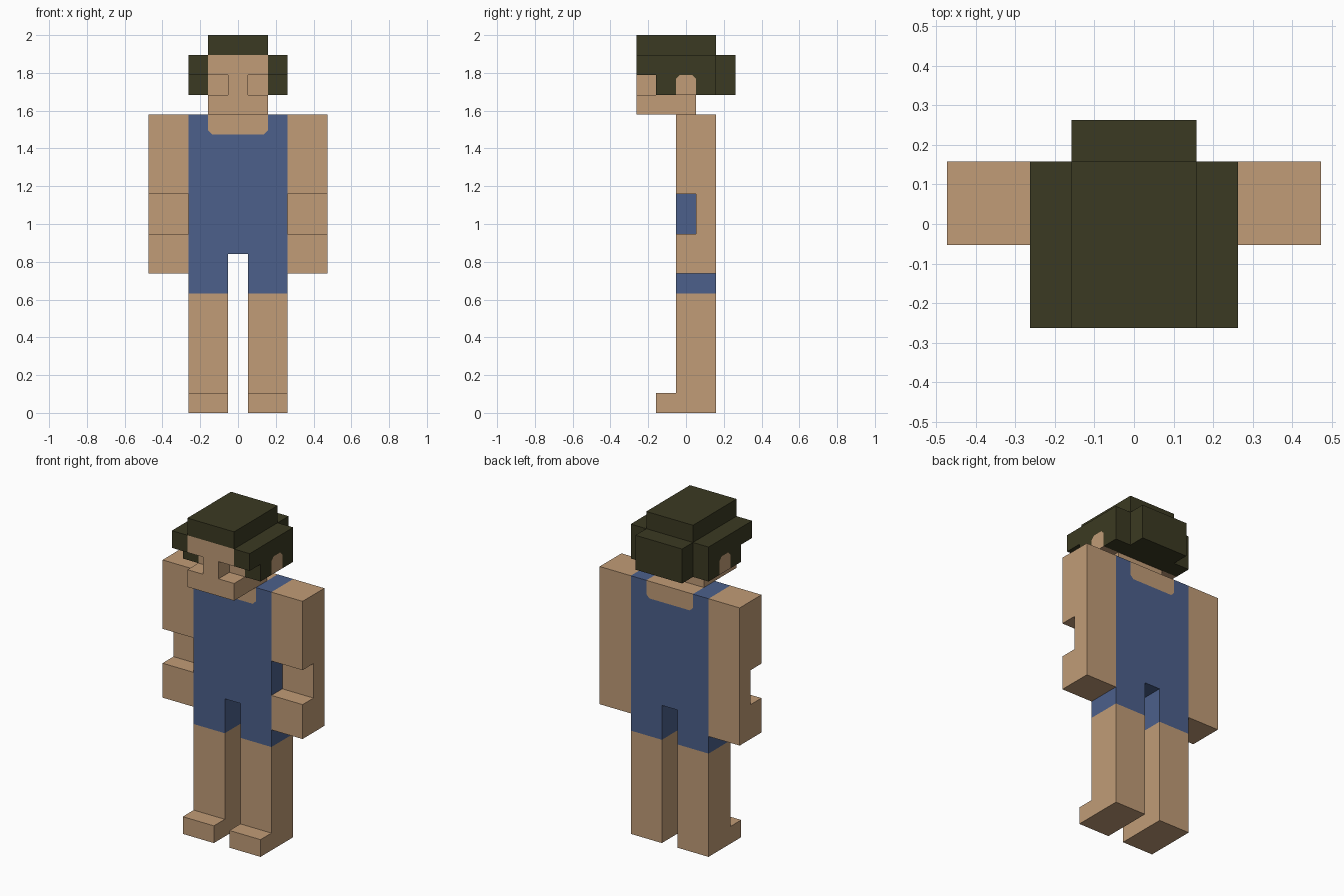
import bpy
import bmesh

cube = bpy.data.objects.get("Cube")
if cube:
    bpy.data.objects.remove(cube, do_unlink=True)

U = 2 / 19  # one block of the blocky figure


def material(name, rgb):
    m = bpy.data.materials.new(name)
    m.use_nodes = True
    m.diffuse_color = (*rgb, 1)
    bsdf = m.node_tree.nodes["Principled BSDF"]
    bsdf.inputs["Base Color"].default_value = (*rgb, 1)
    bsdf.inputs["Roughness"].default_value = 0.9
    return m


SKIN = material("skin tan", (0.533, 0.332, 0.184))
BLUE = material("suit blue", (0.072, 0.117, 0.258))
HAIR = material("hair dark olive", (0.044, 0.042, 0.016))


def extrude(name, mat, profile, lo, hi, axis="x"):
    """Extrude a (side, z) profile, in blocks, along x or y."""
    bm = bmesh.new()

    def place(a, z, d):
        return (d * U, a * U, z * U) if axis == "x" else (a * U, d * U, z * U)

    face = bm.faces.new([bm.verts.new(place(a, z, lo)) for a, z in profile])
    grown = bmesh.ops.extrude_face_region(bm, geom=[face])["geom"]
    shift = place(0, 0, hi - lo)
    bmesh.ops.translate(bm, vec=shift,
                        verts=[g for g in grown if isinstance(g, bmesh.types.BMVert)])
    bmesh.ops.recalc_face_normals(bm, faces=bm.faces)
    mesh = bpy.data.meshes.new(name)
    bm.to_mesh(mesh)
    bm.free()
    mesh.materials.append(mat)
    obj = bpy.data.objects.new(name, mesh)
    bpy.context.collection.objects.link(obj)
    return obj


def box(name, mat, x, y, z):
    return extrude(name, mat, [(y[0], z[0]), (y[1], z[0]), (y[1], z[1]), (y[0], z[1])], *x)


def pair(name, mat, profile, lo, hi):
    """Same side profile on the left (+x) and right (-x)."""
    extrude("left_" + name, mat, profile, lo, hi)
    extrude("right_" + name, mat, profile, -hi, -lo)


C = 0.2  # small cut corner on painted patches

# Legs with feet
pair("leg", SKIN, [(-1.5, 0), (1.5, 0), (1.5, 6), (-.5, 6), (-.5, 1), (-1.5, 1)], .5, 2.5)

# Suit with shorts below and a neckline above
neckline = [(1.5, 15), (1.5, 14 + C), (1.5 - C, 14), (-1.5 + C, 14), (-1.5, 14 + C), (-1.5, 15)]
extrude("suit", BLUE, [(-2.5, 6), (-.5, 6), (-.5, 8), (.5, 8), (.5, 6), (2.5, 6),
                       (2.5, 15)] + neckline + [(-2.5, 15)], -.5, 1.5, "y")
extrude("upper_chest", SKIN, neckline, -.5, 1.5, "y")

# Arms with a notch at the front of the forearm
pair("arm", SKIN, [(-.5, 7), (1.5, 7), (1.5, 15), (-.5, 15), (-.5, 11), (.5, 11),
                   (.5, 9), (-.5, 9)], 2.5, 4.5)

# Head: nose column in the middle, sunken eyes on both sides
box("face_middle", SKIN, (-.5, .5), (-2.5, .5), (15, 18))
pair("face_side", SKIN, [(-2.5, 15), (.5, 15), (.5, 18), (-2.5, 18), (-2.5, 17),
                         (-1.5, 17), (-1.5, 16), (-2.5, 16)], .5, 1.5)

# Ears set flush into the side hair
ear = [(-.5, 16), (-.5, 17 - C), (-.5 + C, 17), (.5 - C, 17), (.5, 17 - C), (.5, 16)]
pair("ear", SKIN, ear, 1.5, 2.5)
pair("side_hair", HAIR, [(-2.5, 18), (-2.5, 17), (-1.5, 17), (-1.5, 16)] + ear
     + [(1.5, 16), (1.5, 18)], 1.5, 2.5)

# Top and back hair
box("top_hair", HAIR, (-1.5, 1.5), (-2.5, 1.5), (18, 19))
box("back_hair", HAIR, (-1.5, 1.5), (.5, 2.5), (16, 18))
